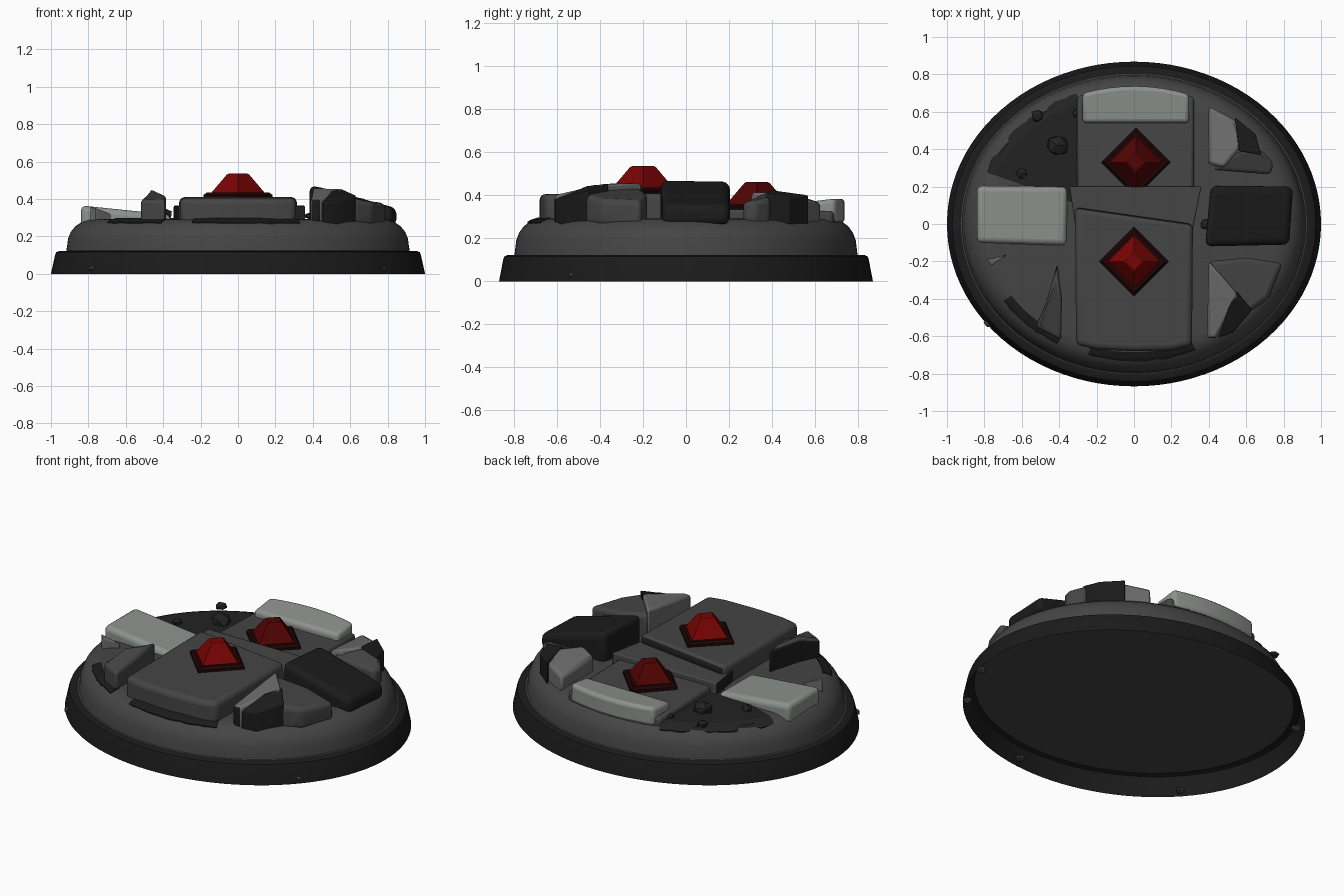
import bpy, bmesh, math, random
from mathutils import Vector

random.seed(4)
cube = bpy.data.objects.get("Cube")
if cube:
    bpy.data.objects.remove(cube)

RY = 0.868  # depth of the oval relative to its width


def material(name, r, g, b):
    m = bpy.data.materials.new(name)
    m.use_nodes = True
    m.diffuse_color = (r, g, b, 1)
    m.node_tree.nodes["Principled BSDF"].inputs["Base Color"].default_value = (r, g, b, 1)
    return m


STONE = material("stone grey", 0.059, 0.059, 0.059)
PALE = material("pale stone", 0.27, 0.29, 0.27)
RUBBLE = material("rubble grey", 0.15, 0.15, 0.15)
DARK = material("dark stone", 0.011, 0.011, 0.011)
HOLLOW = material("hollow grey", 0.016, 0.016, 0.016)
RIM = material("rim black", 0.011, 0.011, 0.011)
RED = material("bright red", 0.19, 0.001, 0.001)
DEEP_RED = material("deep red", 0.085, 0.001, 0.001)
SETTING = material("red black", 0.012, 0.001, 0.001)


def finish(name, bm, mat, bevel=0, segments=2, smooth=True, broken=None):
    """Make the object; side faces turned towards 'broken' become dark stone."""
    bmesh.ops.recalc_face_normals(bm, faces=bm.faces)
    if broken:
        bm.normal_update()
        for f in bm.faces:
            f.material_index = int(f.normal.dot(Vector(broken)) > 0.7)
    mesh = bpy.data.meshes.new(name)
    bm.to_mesh(mesh)
    bm.free()
    mesh.materials.append(mat)
    if broken:
        mesh.materials.append(DARK)
    ob = bpy.data.objects.new(name, mesh)
    bpy.context.collection.objects.link(ob)
    if bevel:
        mod = ob.modifiers.new("worn edges", "BEVEL")
        mod.width, mod.segments, mod.limit_method = bevel, segments, "ANGLE"
    if smooth:
        bpy.ops.object.select_all(action="DESELECT")
        ob.select_set(True)
        bpy.context.view_layer.objects.active = ob
        bpy.ops.object.shade_smooth_by_angle(angle=math.radians(35))
    return ob


def loft(bm, rings, caps=True):
    """Skin a stack of equal point rings, optionally capping both ends."""
    rows = [[bm.verts.new(p) for p in ring] for ring in rings]
    n = len(rows[0])
    for low, high in zip(rows, rows[1:]):
        for i in range(n):
            j = (i + 1) % n
            bm.faces.new((low[i], low[j], high[j], high[i]))
    if caps:
        bm.faces.new(rows[0][::-1])
        bm.faces.new(rows[-1])


def oval(name, profile, mat, caps):
    bm = bmesh.new()
    turns = [math.tau * i / 96 for i in range(96)]
    loft(bm, [[(r * math.cos(a), r * RY * math.sin(a), z) for a in turns] for r, z in profile], caps)
    return finish(name, bm, mat)


def slab(name, top, mat, bevel=0.02, bottom=0.26, segments=2, broken=None):
    """Prism under a top outline whose corners each have a height."""
    bm = bmesh.new()
    loft(bm, [[(x, y, bottom) for x, y, z in top], top])
    return finish(name, bm, mat, bevel, segments, broken=broken)


def plate(name, profile, a0, a1, mat, steps=16, rough=0.0):
    """Thin plate draped along the oval, with an optional broken outer edge."""
    bm = bmesh.new()
    section = profile + [(r, z - 0.009) for r, z in reversed(profile)]
    edge = profile[-1][0]
    rows = []
    for i in range(steps + 1):
        a = math.radians(a0 + (a1 - a0) * i / steps)
        cut = random.uniform(0, rough)
        rows.append([((r - cut * (r == edge)) * math.cos(a),
                      (r - cut * (r == edge)) * RY * math.sin(a), z) for r, z in section])
    loft(bm, rows)
    return finish(name, bm, mat, smooth=False)


def pebble(name, x, y, z, r, mat):
    bm = bmesh.new()
    bmesh.ops.create_icosphere(bm, subdivisions=1, radius=r)
    for v in bm.verts:
        v.co *= random.uniform(0.8, 1.1)
        v.co.x += x
        v.co.y += y
        v.co.z = v.co.z * 0.6 + z
    return finish(name, bm, mat, smooth=False)


def gem(name, x, y, z, red):
    """Square frustum with chamfered crown on a diamond plate."""
    def ring(r, h):
        return [(x + r, y, z + h), (x, y + r, z + h), (x - r, y, z + h), (x, y - r, z + h)]
    bm = bmesh.new()
    loft(bm, [ring(0.185, -0.02), ring(0.185, 0.012), ring(0.165, 0.025)])
    finish(name + "_setting", bm, SETTING, smooth=False)
    bm = bmesh.new()
    loft(bm, [ring(0.145, 0.02), ring(0.06, 0.12), ring(0.05, 0.125)])
    finish(name, bm, red, smooth=False)


# Open rim shell around the stone dome
oval("base_rim", [(1, 0), (0.978, 0.1), (0.972, 0.115), (0.955, 0.122), (0.925, 0.122)], RIM, False)
oval("base_dome", [(0.93, 0.118), (0.918, 0.123), (0.915, 0.14), (0.908, 0.19), (0.893, 0.225),
                   (0.868, 0.255), (0.835, 0.277), (0.8, 0.289), (0.76, 0.293)], STONE, True)

# Broken-away hollows
plate("back_left_hollow", [(0.2, 0.299), (0.8, 0.297), (0.835, 0.285), (0.865, 0.266)],
      111, 158, HOLLOW, 22, 0.02)
CRACK = [(0.79, 0.297), (0.83, 0.286), (0.85, 0.276)]
plate("front_left_crack", CRACK, 214, 241, DARK, 12, 0.008)
plate("front_crack", CRACK, 253, 293, DARK, 16, 0.008)

# Central paving
slab("front_slab", [(-0.31, -0.645, 0.405), (-0.2, -0.67, 0.405), (0, -0.68, 0.405),
                    (0.2, -0.675, 0.405), (0.31, -0.65, 0.405), (0.315, 0.0, 0.41),
                    (-0.315, 0.09, 0.41)], STONE, 0.03, 0.26, 4, (0, 1, 0))
slab("middle_slab", [(-0.3, -0.1, 0.365), (0.3, -0.1, 0.365), (0.36, 0.2, 0.365),
                     (-0.345, 0.2, 0.365)], STONE, 0.008, broken=(-1, 0, 0))
slab("back_slab", [(-0.305, 0.17, 0.335), (0.32, 0.17, 0.335), (0.32, 0.68, 0.325),
                   (0.2, 0.71, 0.32), (-0.2, 0.71, 0.32), (-0.305, 0.68, 0.325)], STONE, 0.015)

# Outer paving stones
arc = [0.295 - 0.57 * i / 8 for i in range(9)]
slab("back_pale_slab", [(-0.275, 0.54, 0.365), (0.295, 0.54, 0.365)]
     + [(x, 0.737 - 0.5 * x * x, 0.385) for x in arc], PALE, 0.022, 0.27, 3)
slab("right_pale_slab", [(-0.84, -0.1, 0.365), (-0.36, -0.115, 0.315), (-0.355, 0.2, 0.315),
                         (-0.84, 0.205, 0.365)], PALE, 0.03, 0.24, 4)
slab("left_dark_slab", [(0.38, -0.12, 0.475), (0.83, -0.11, 0.355), (0.85, 0.2, 0.35),
                        (0.41, 0.205, 0.47)], DARK, 0.035, 0.26, 4)

# Front left rubble heap
slab("front_rubble_wedge", [(0.4, -0.2, 0.43), (0.5, -0.4, 0.44), (0.62, -0.47, 0.4),
                            (0.72, -0.4, 0.38), (0.795, -0.21, 0.375), (0.6, -0.18, 0.41)],
     STONE, 0.025, 0.26, 3)
slab("front_rubble_shard", [(0.39, -0.61, 0.4), (0.44, -0.61, 0.4), (0.56, -0.38, 0.455),
                            (0.4, -0.2, 0.46)], RUBBLE, 0.015, broken=(0, -1, 0))
slab("front_rubble_block", [(0.45, -0.61, 0.38), (0.53, -0.58, 0.38), (0.63, -0.46, 0.42),
                            (0.55, -0.36, 0.455), (0.5, -0.46, 0.445)], DARK, 0.006)

# Back left rubble heap
slab("back_rubble_shard", [(0.395, 0.32, 0.38), (0.48, 0.3, 0.42), (0.58, 0.42, 0.42),
                           (0.55, 0.55, 0.39), (0.4, 0.63, 0.37)], RUBBLE, 0.02)
slab("back_rubble_splinter", [(0.56, 0.39, 0.425), (0.68, 0.37, 0.4), (0.65, 0.48, 0.39),
                              (0.54, 0.57, 0.4)], DARK, 0.006)
slab("back_rubble_wedge", [(0.42, 0.29, 0.37), (0.73, 0.265, 0.37), (0.745, 0.32, 0.37),
                           (0.69, 0.39, 0.385), (0.57, 0.39, 0.425)], STONE, 0.02, 0.26, 3)

# Front right rubble
slab("side_shard", [(-0.39, -0.62, 0.395), (-0.385, -0.4, 0.42), (-0.41, -0.21, 0.43),
                    (-0.47, -0.42, 0.43), (-0.525, -0.55, 0.395)],
     STONE, 0.02, 0.26, 3, (-1, 0, 0))
slab("side_splinter", [(-0.79, -0.19, 0.36), (-0.76, -0.22, 0.35), (-0.68, -0.165, 0.32)],
     RUBBLE, 0.004)

# Scattered pebbles
for x, y, r in ((-0.41, 0.42, 0.065), (-0.6, 0.27, 0.035), (-0.52, 0.58, 0.035),
                (-0.31, 0.59, 0.025), (0.385, 0.0, 0.035)):
    pebble("pebble", x, y, 0.3 + r / 4, r, HOLLOW)
for angle, reach in ((218, 0.985), (322, 0.972), (150, 0.955), (345, 0.955), (278, 0.955)):
    a = math.radians(angle)
    pebble("rim_pebble", reach * math.cos(a), reach * RY * math.sin(a), 0.03, 0.03, STONE)

# Red gems
gem("front_gem", 0, -0.2, 0.41, RED)
gem("back_gem", 0.01, 0.33, 0.335, DEEP_RED)
